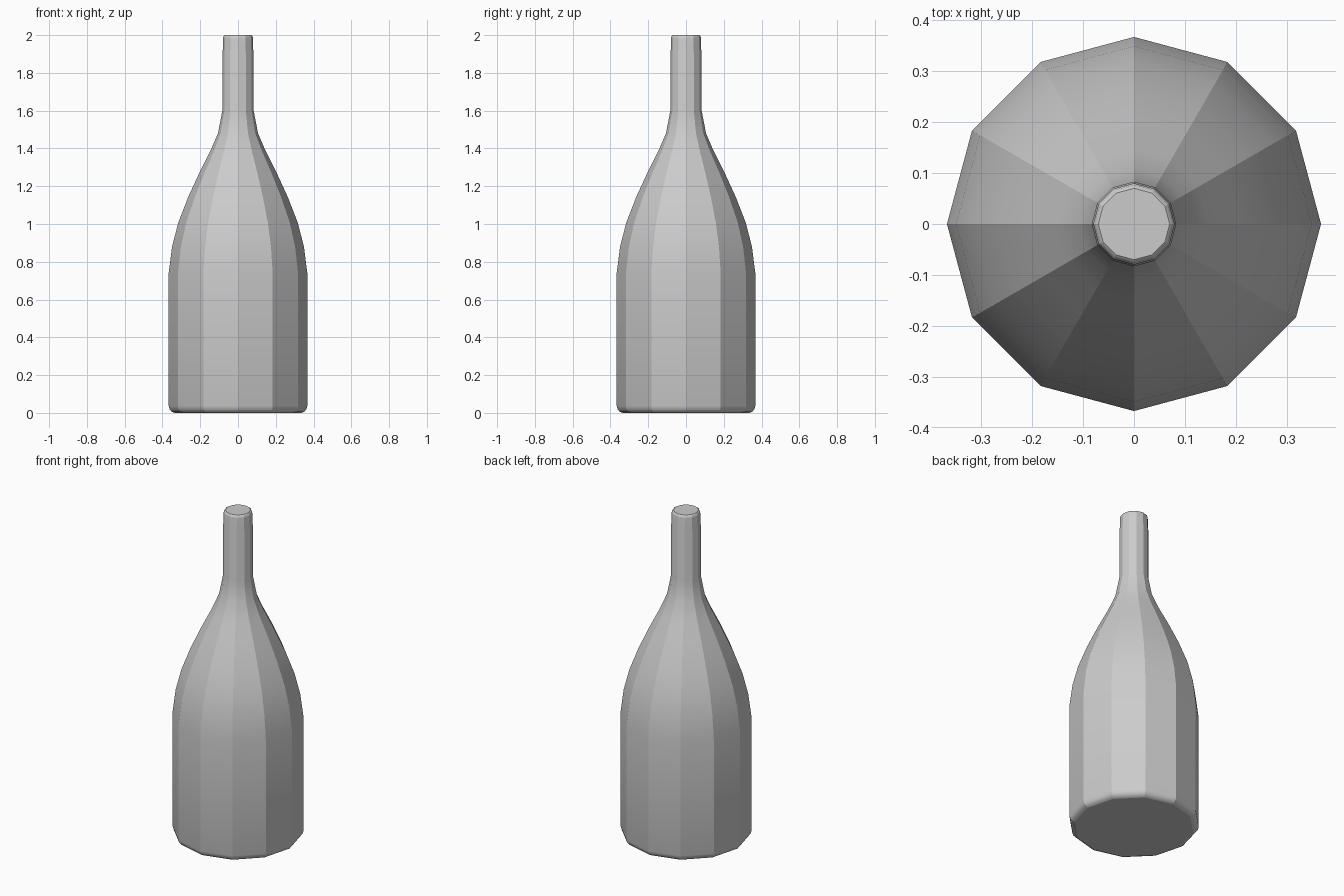
import bpy, bmesh
from math import cos, sin, pi

if "Cube" in bpy.data.objects:
    bpy.data.objects.remove(bpy.data.objects["Cube"])

SIDES = 12

# Half outline of the bottle: (radius, height) from base to mouth
profile = [
    (0.335, 0.0), (0.351, 0.006), (0.362, 0.019), (0.367, 0.037),
    (0.367, 0.74), (0.349, 0.88), (0.317, 1.005), (0.265, 1.14),
    (0.205, 1.27), (0.147, 1.385), (0.106, 1.48), (0.083, 1.60),
    (0.083, 1.91), (0.080, 1.925), (0.080, 1.982), (0.077, 1.995), (0.070, 2.0),
]


def lathe(name, points, sides):
    """Turn a profile around z into a closed faceted solid."""
    bm = bmesh.new()
    rings = [[bm.verts.new((r * cos(2 * pi * i / sides), r * sin(2 * pi * i / sides), z))
              for i in range(sides)] for r, z in points]
    for low, high in zip(rings, rings[1:]):
        for i in range(sides):
            j = (i + 1) % sides
            face = bm.faces.new((low[i], low[j], high[j], high[i]))
            face.smooth = True
            # Crisp facets: the lengthwise edges stay sharp
            bm.edges.get((low[i], high[i])).smooth = False
    # Flat base and mouth
    for cap in (rings[0][::-1], rings[-1]):
        face = bm.faces.new(cap)
        for edge in face.edges:
            edge.smooth = False
    mesh = bpy.data.meshes.new(name)
    for face in bm.faces:
        face.normal_update()
    bm.to_mesh(mesh)
    bm.free()
    obj = bpy.data.objects.new(name, mesh)
    bpy.context.collection.objects.link(obj)
    return obj


lathe("bottle", profile, SIDES)
